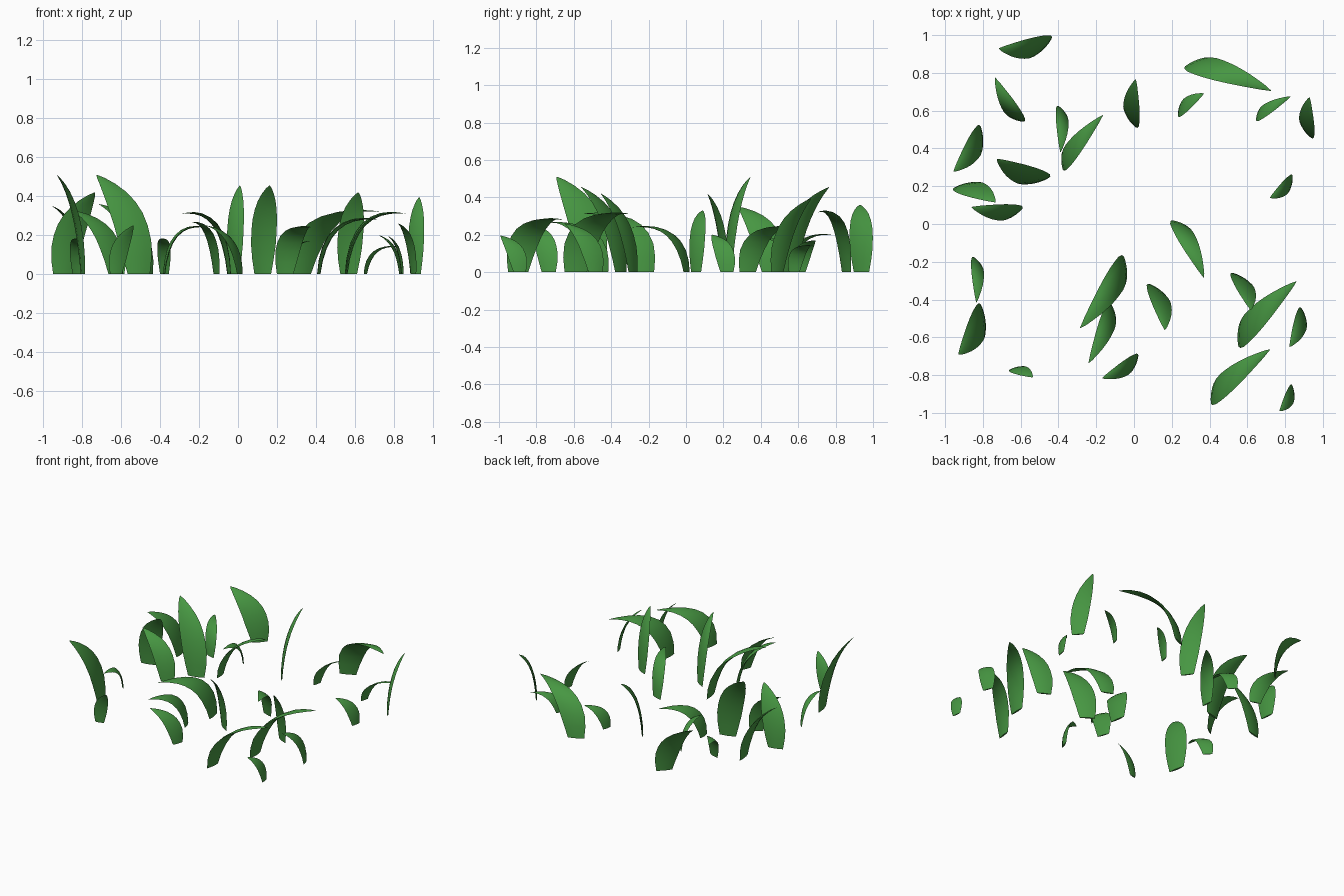
import bpy, math
from mathutils import Vector

if "Cube" in bpy.data.objects:
    bpy.data.objects.remove(bpy.data.objects["Cube"])

green = bpy.data.materials.new("leaf_green")
green.diffuse_color = (0.063, 0.31, 0.055, 1)
green.use_nodes = True
green.node_tree.nodes["Principled BSDF"].inputs["Base Color"].default_value = green.diffuse_color

# half-width profile along a blade: (position, share of the maximum)
PROFILE = [(0, .66), (.12, .85), (.25, .98), (.38, 1), (.5, .97), (.62, .87),
           (.74, .70), (.85, .47), (.94, .24), (1, 0.02)]
# lens-shaped cross-section: (across, through)
SECTION = [(-1, 0), (-.55, .7), (0, 1), (.55, .7), (1, 0), (.55, -.7), (0, -1), (-.55, -.7)]


def blade(name, bx, by, tx, ty, h, w):
    """One slim blade arching from its base to its tip, set 45 degrees to its lean."""
    base, tip = Vector((bx, by, 0)), Vector((tx, ty, h))
    lean = Vector((tx - bx, ty - by, 0))
    base -= lean.normalized() * 0.007
    w *= 1.06
    ctrl = base + lean * 0.1
    ctrl.z = h * min(1.15, 0.5 + 0.5 * lean.length / h)
    a = math.atan2(lean.y, lean.x) + math.radians(45)
    side = Vector((math.cos(a), math.sin(a), 0))
    verts, n = [], len(SECTION)
    for s, k in PROFILE:
        c = base * (1 - s) ** 2 + ctrl * 2 * s * (1 - s) + tip * s * s
        tangent = (ctrl - base) * (1 - s) + (tip - ctrl) * s
        normal = side.cross(tangent).normalized()
        if s == 0:
            normal.z = 0  # keep the foot flat on the ground
        verts += [c + side * (u * k * w / 2) + normal * (v * k * w * 0.06) for u, v in SECTION]
    rings = len(PROFILE)
    faces = [(i * n + j, i * n + (j + 1) % n, (i + 1) * n + (j + 1) % n, (i + 1) * n + j)
             for i in range(rings - 1) for j in range(n)]
    faces += [tuple(range(n)), tuple(range((rings - 1) * n, rings * n))]
    me = bpy.data.meshes.new(name)
    me.from_pydata(verts, [], faces)
    me.materials.append(green)
    ob = bpy.data.objects.new(name, me)
    bpy.context.collection.objects.link(ob)
    # consistent outward normals, smooth faces and a sharp rim
    bpy.context.view_layer.objects.active = ob
    bpy.ops.object.select_all(action='DESELECT')
    ob.select_set(True)
    bpy.ops.object.mode_set(mode='EDIT')
    bpy.ops.mesh.select_all(action='SELECT')
    bpy.ops.mesh.normals_make_consistent(inside=False)
    bpy.ops.object.mode_set(mode='OBJECT')
    bpy.ops.object.shade_smooth_by_angle(angle=math.radians(50))


# base x, base y, tip x, tip y, height, width
tall = [
    (-.482, .938, -.715, .93, .36, .16), (-.81, .455, -.955, .28, .35, .155),
    (-.89, .205, -.735, .115, .42, .155), (-.635, .055, -.86, .09, .33, .13),
    (-.515, .23, -.725, .345, .51, .17), (-.018, .555, .01, .765, .455, .13),
    (.912, .495, .93, .67, .395, .12), (-.80, -.50, -.93, -.69, .51, .18),
    (.128, -.355, .162, -.56, .455, .15), (.57, -.29, .617, -.455, .42, .14),
]
arching = [
    (.328, .855, .725, .705, .32, .165), (-.375, .335, -.165, .575, .24, .125),
    (.245, -.003, .37, -.285, .24, .13), (-.05, -.235, -.285, -.55, .31, .17),
    (-.113, -.465, -.24, -.735, .265, .13), (.56, -.585, .86, -.305, .31, .17),
    (.42, -.893, .72, -.665, .28, .155), (-.625, .56, -.735, .775, .20, .115),
]
small = [
    (-.378, .594, -.39, .38, .18, .095), (.245, .61, .37, .69, .17, .095),
    (.66, .582, .83, .675, .14, .085), (.828, .215, .72, .14, .20, .1),
    (-.827, -.205, -.835, -.415, .18, .095), (-.62, -.765, -.537, -.812, .25, .09),
    (.898, -.49, .823, -.65, .26, .115), (.003, -.737, -.168, -.815, .25, .115),
    (.84, -.895, .77, -.99, .195, .095),
]
for kind, rows in (("tall", tall), ("arching", arching), ("small", small)):
    for i, row in enumerate(rows, 1):
        blade(f"{kind}_grass_blade_{i}", *row)
